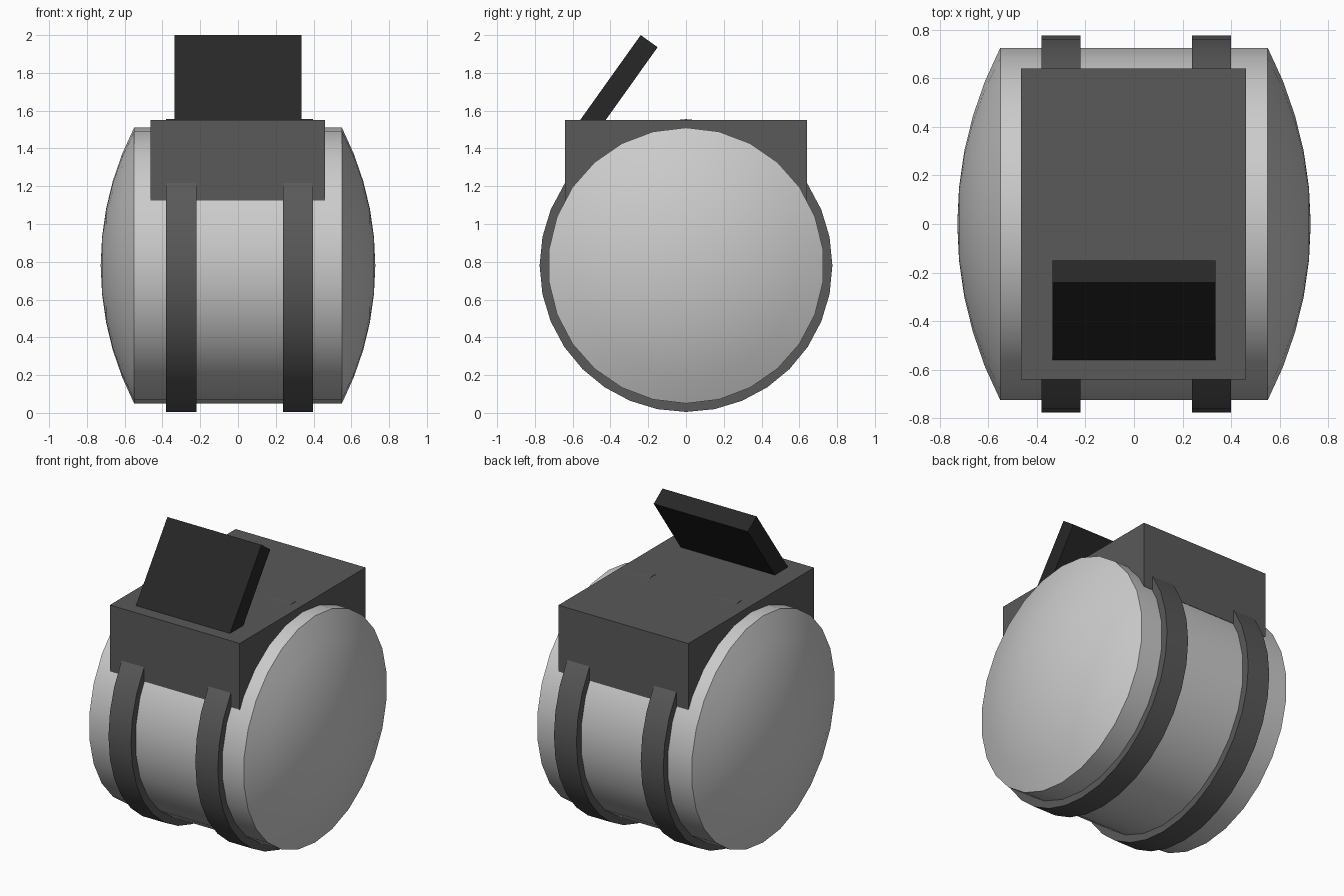
import bpy, bmesh, math
from mathutils import Matrix

cube = bpy.data.objects.get("Cube")
if cube:
    bpy.data.objects.remove(cube, do_unlink=True)

CENTRE_Z = 0.78


def material(name, value):
    m = bpy.data.materials.new(name)
    m.use_nodes = True
    colour = (value, value, value, 1)
    m.diffuse_color = colour
    bsdf = m.node_tree.nodes["Principled BSDF"]
    bsdf.inputs["Base Color"].default_value = colour
    bsdf.inputs["Roughness"].default_value = 0.6
    return m


light_grey = material("light grey", 0.6)
dark_grey = material("dark grey", 0.1)
black = material("near black", 0.02)


def finish(bm, name, mat, smooth_angle=None):
    bmesh.ops.recalc_face_normals(bm, faces=bm.faces)
    mesh = bpy.data.meshes.new(name)
    bm.to_mesh(mesh)
    bm.free()
    mesh.materials.append(mat)
    ob = bpy.data.objects.new(name, mesh)
    bpy.context.collection.objects.link(ob)
    if smooth_angle:
        bpy.ops.object.select_all(action="DESELECT")
        ob.select_set(True)
        bpy.context.view_layer.objects.active = ob
        bpy.ops.object.shade_smooth_by_angle(angle=math.radians(smooth_angle))
    return ob


def lathe(name, profile, sides, mat, closed=False):
    """Revolve (x, radius) points about the x axis."""
    bm = bmesh.new()
    rings = []
    for x, r in profile:
        count = sides if r > 0 else 1
        angles = [math.tau * k / sides for k in range(count)]
        rings.append([bm.verts.new((x, r * math.sin(a), CENTRE_Z + r * math.cos(a)))
                      for a in angles])
    pairs = list(zip(rings, rings[1:]))
    if closed:
        pairs.append((rings[-1], rings[0]))
    for a, b in pairs:
        for k in range(sides):
            n = (k + 1) % sides
            if len(a) == 1:
                bm.faces.new((a[0], b[k], b[n]))
            elif len(b) == 1:
                bm.faces.new((a[k], a[n], b[0]))
            else:
                bm.faces.new((a[k], a[n], b[n], b[k]))
    return finish(bm, name, mat, 25)


def box(name, size, centre, mat, tilt=0):
    bm = bmesh.new()
    bmesh.ops.create_cube(bm, size=1, matrix=Matrix.Translation(centre)
                          @ Matrix.Rotation(tilt, 4, "X")
                          @ Matrix.Diagonal((*size, 1)))
    return finish(bm, name, mat)


# Barrel with shallow domed ends
R, EDGE, RISE = 0.73, 0.55, 0.177
sphere = (R * R + RISE * RISE) / (2 * RISE)
half_angle = math.asin(R / sphere)
dome = []
for i in range(6):
    a = half_angle * i / 5
    dome.append((EDGE + RISE - sphere * (1 - math.cos(a)), sphere * math.sin(a)))
lathe("barrel", [(-x, r) for x, r in dome] + dome[::-1], 26, light_grey)

# Straps round the barrel
for name, x in (("right_strap", -0.30), ("left_strap", 0.318)):
    w = 0.08
    lathe(name, [(x - w, 0.70), (x - w, 0.775), (x + w, 0.775), (x + w, 0.70)],
          32, dark_grey, closed=True)

# Housing on top
box("top_housing", (0.925, 1.28, 0.427), (-0.002, 0, 1.338), dark_grey)

# Tilted panel, its foot sunk into the housing
tilt = math.radians(-35.5)
length, thick = 0.64, 0.11
top_y, top_z = -0.195, 1.968
box("tilted_panel", (0.67, thick, length),
    (0, top_y + math.sin(tilt) * length / 2, top_z - math.cos(tilt) * length / 2),
    black, tilt)
